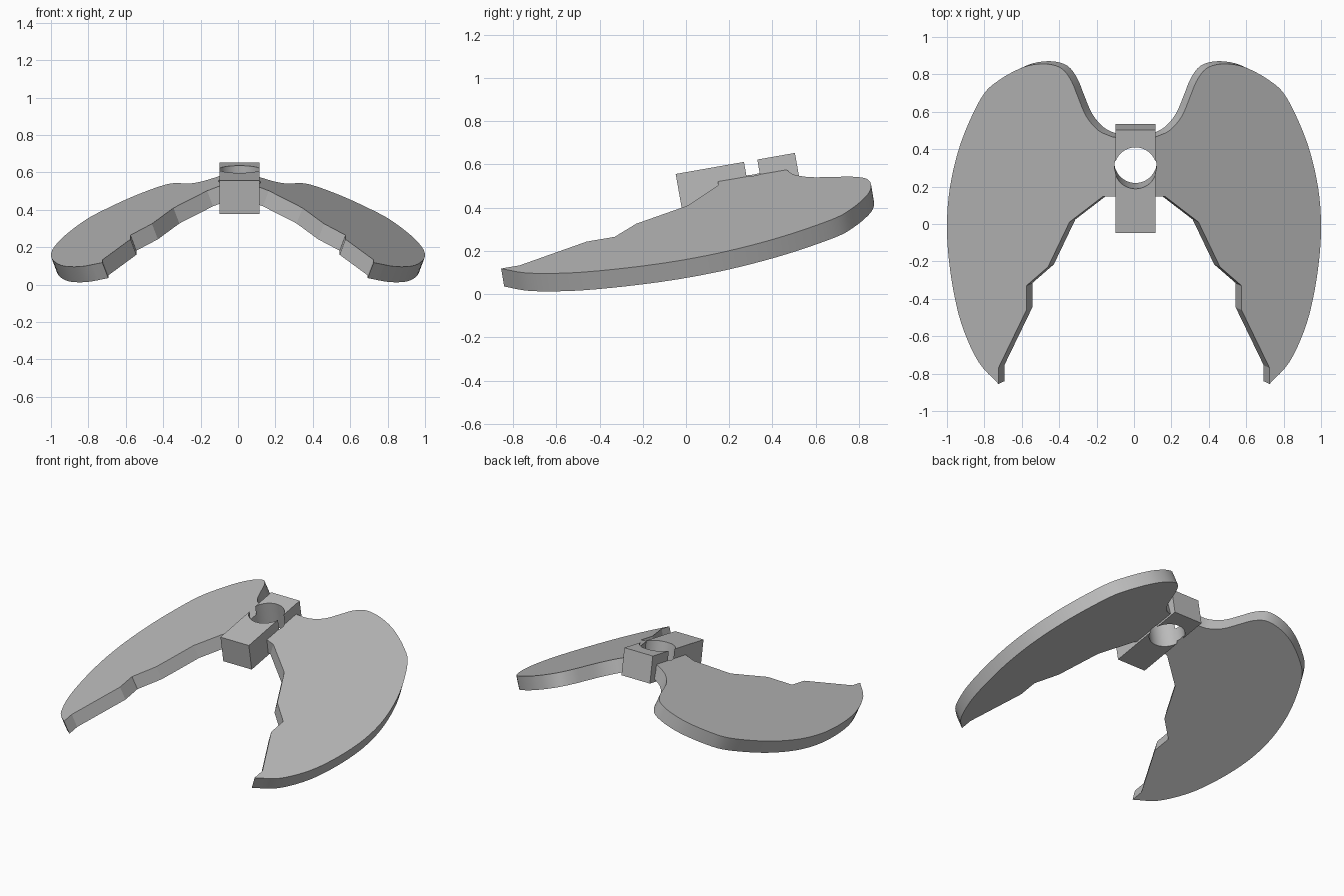
import bpy, bmesh
from math import radians, sin, cos
from mathutils import Vector, Matrix

cube = bpy.data.objects.get("Cube")
if cube:
    bpy.data.objects.remove(cube)

# Material
grey = bpy.data.materials.new("plain grey")
grey.use_nodes = True
COLOUR = (0.5, 0.5, 0.5, 1)
grey.diffuse_color = COLOUR
grey.node_tree.nodes["Principled BSDF"].inputs["Base Color"].default_value = COLOUR


def finish(name, bm):
    bmesh.ops.recalc_face_normals(bm, faces=bm.faces)
    mesh = bpy.data.meshes.new(name)
    bm.to_mesh(mesh)
    bm.free()
    mesh.materials.append(grey)
    obj = bpy.data.objects.new(name, mesh)
    bpy.context.collection.objects.link(obj)
    return obj


def smooth_curve(points, steps=4):
    """Points along a Catmull-Rom curve through the given points."""
    p = [Vector(q) for q in points]
    p = [2 * p[0] - p[1]] + p + [2 * p[-1] - p[-2]]
    out = []
    for a, b, c, d in zip(p, p[1:], p[2:], p[3:]):
        for i in range(steps):
            t = i / steps
            out.append(0.5 * (2 * b + (c - a) * t + (2 * a - 5 * b + 4 * c - d) * t * t
                              + (3 * b - a - 3 * c + d) * t ** 3))
    return out + [p[-2]]


# Wing outline: rounded outer side, notched inner side
ROUNDED = [(.115, .465), (.19, .50), (.255, .575), (.30, .68), (.335, .765), (.385, .83),
           (.46, .855), (.55, .85), (.63, .822), (.72, .77), (.80, .70), (.875, .56),
           (.94, .39), (.985, .19), (1, 0), (.99, -.19), (.957, -.40), (.91, -.57),
           (.83, -.74), (.725, -.855)]
NOTCHED = [(.725, -.77), (.575, -.46), (.575, -.33), (.46, -.23), (.345, .01),
           (.165, .148), (.06, .148)]
outline = smooth_curve(ROUNDED) + [Vector(q) for q in NOTCHED] + [Vector((.06, .46))]
SLOPE_X, SLOPE_Y, THICK = -.379, .171, .09
normal = Vector((-SLOPE_X, -SLOPE_Y, 1)).normalized()


def wing(name, side):
    bm = bmesh.new()
    verts = [bm.verts.new((q.x, q.y, .539 + SLOPE_X * q.x + SLOPE_Y * q.y)) for q in outline]
    top = bm.faces.new(verts)
    new = bmesh.ops.extrude_face_region(bm, geom=[top], use_keep_orig=True)
    moved = [v for v in new["geom"] if isinstance(v, bmesh.types.BMVert)]
    bmesh.ops.translate(bm, verts=moved, vec=normal * -THICK)
    bmesh.ops.scale(bm, verts=bm.verts, vec=(side, 1, 1))
    return finish(name, bm)


# Tilted centre bar and its bore share one frame, placed at the middle of the bar's top
TILT = radians(10)
MID_X, BAR_W, BAR_L, BAR_H = .008, .216, .56, .18
frame = Matrix.Translation((MID_X, .228, .604)) @ Matrix.Rotation(TILT, 4, 'X')


def centre_bar():
    bm = bmesh.new()
    bmesh.ops.create_cube(bm, size=1, matrix=frame @ Matrix.Translation((0, 0, -BAR_H / 2))
                          @ Matrix.Diagonal((BAR_W, BAR_L, BAR_H, 1)))
    return finish("centre_bar", bm)


def bore():
    bm = bmesh.new()
    bmesh.ops.create_cone(bm, cap_ends=True, segments=64, radius1=.1125, radius2=.1125, depth=.8,
                          matrix=frame @ Matrix.Translation((0, .072, 0)))
    return finish("bore_cutter", bm)


parts = [wing("left_wing", 1), wing("right_wing", -1), centre_bar()]
cutter = bore()
cutter.hide_render = True

# Drill the bore through every part, then shade
for obj in parts:
    mod = obj.modifiers.new("bore", 'BOOLEAN')
    mod.operation = 'DIFFERENCE'
    mod.solver = 'EXACT'
    mod.object = cutter
    bpy.ops.object.select_all(action='DESELECT')
    obj.select_set(True)
    bpy.context.view_layer.objects.active = obj
    bpy.ops.object.modifier_apply(modifier=mod.name)
    bpy.ops.object.shade_smooth_by_angle(angle=radians(20))
bpy.data.objects.remove(cutter)
